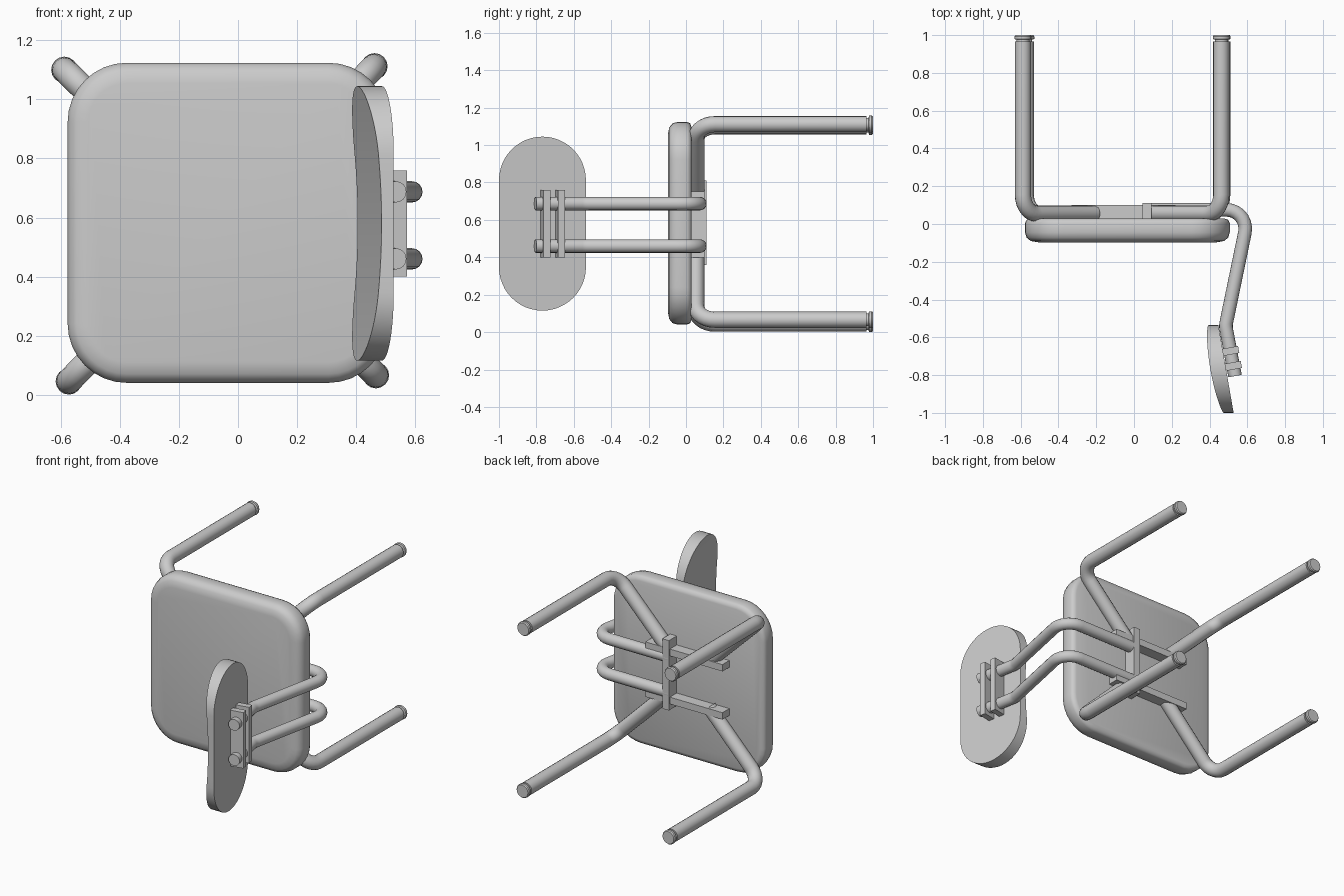
import bpy, bmesh
from math import pi, sin, cos, tan
from mathutils import Vector, Matrix

if "Cube" in bpy.data.objects:
    bpy.data.objects.remove(bpy.data.objects["Cube"])


def finish(name, bm, angle=0.6):
    bmesh.ops.remove_doubles(bm, verts=bm.verts, dist=1e-5)
    bmesh.ops.recalc_face_normals(bm, faces=bm.faces)
    me = bpy.data.meshes.new(name)
    bm.to_mesh(me)
    bm.free()
    ob = bpy.data.objects.new(name, me)
    bpy.context.collection.objects.link(ob)
    bpy.ops.object.select_all(action='DESELECT')
    ob.select_set(True)
    bpy.context.view_layer.objects.active = ob
    bpy.ops.object.shade_smooth_by_angle(angle=angle)
    return ob


def loft(bm, rings):
    """Join closed rings of points and cap both ends."""
    rows = [[bm.verts.new(p) for p in r] for r in rings]
    n = len(rows[0])
    for a, b in zip(rows, rows[1:]):
        for i in range(n):
            bm.faces.new((a[i], a[(i + 1) % n], b[(i + 1) % n], b[i]))
    bm.faces.new(rows[0])
    bm.faces.new(rows[-1])


def fillet(points, radius, steps=7):
    """Round the inner corners of a path."""
    pts = [Vector(p) for p in points]
    out = [pts[0]]
    for a, p, b in zip(pts, pts[1:], pts[2:]):
        u, v = (a - p).normalized(), (b - p).normalized()
        half = u.angle(v) / 2
        centre = p + (u + v).normalized() * radius / sin(half)
        start = p + u * radius / tan(half) - centre
        axis = (-u).cross(v).normalized()
        for i in range(steps + 1):
            out.append(centre + Matrix.Rotation((pi - 2 * half) * i / steps, 3, axis) @ start)
    return out + [pts[-1]]


def tube(name, path, radius, sides=16):
    """Sweep a circle along a planar path."""
    bm = bmesh.new()
    normal = (path[1] - path[0]).cross(path[-1] - path[0]).normalized()
    rings = []
    for i, p in enumerate(path):
        t = (path[min(i + 1, len(path) - 1)] - path[max(i - 1, 0)]).normalized()
        side = t.cross(normal)
        rings.append([p + radius * (cos(2 * pi * k / sides) * normal + sin(2 * pi * k / sides) * side)
                      for k in range(sides)])
    loft(bm, rings)
    return finish(name, bm)


def box(name, lo, hi, turn=0):
    lo, hi = Vector(lo), Vector(hi)
    bm = bmesh.new()
    bmesh.ops.create_cube(bm, size=1, matrix=Matrix.Translation((lo + hi) / 2)
                          @ Matrix.Rotation(turn, 4, 'Z') @ Matrix.Diagonal((*(hi - lo), 1)))
    return finish(name, bm)


# seat: rounded square rings stacked along y with softened rims
def seat_ring(inset, y, half=0.542, radius=0.2, steps=8):
    ring = []
    for q in range(4):
        for i in range(steps + 1):
            a = (q + i / steps) * pi / 2
            sx, sz = (1, -1, -1, 1)[q], (1, 1, -1, -1)[q]
            ring.append((-0.035 + sx * (half - radius) + (radius - inset) * cos(a), y,
                         0.582 + sz * (half - radius) + (radius - inset) * sin(a)))
    return ring


bm = bmesh.new()
loft(bm, [seat_ring(i, y) for i, y in ((0.03, 0.03), (0.008, 0.022), (0, 0.005), (0, -0.045),
                                       (0.008, -0.072), (0.03, -0.09), (0.07, -0.097))])
finish("seat", bm, 0.8)

# legs with feet
hub = Vector((-0.055, 0.055, 0.582))
feet = {"upper_left": (-0.588, 1.1), "upper_right": (0.462, 1.112),
        "lower_left": (-0.573, 0.045), "lower_right": (0.467, 0.066)}
for label, (x, z) in feet.items():
    corner = Vector((x, 0.055, z))
    path = fillet([hub.lerp(corner, 0.29), corner, (x, 0.965, z)], 0.1)
    tube("leg_" + label, path, 0.043)
    bm = bmesh.new()
    loft(bm, [[(x + r * cos(k * pi / 8), y, z + r * sin(k * pi / 8)) for k in range(16)]
              for r, y in ((0.034, 0.95), (0.034, 0.976), (0.045, 0.979), (0.045, 0.993), (0.04, 1.0))])
    finish("foot_" + label, bm)

# support bars behind the seat
for label, z in (("upper", 0.73), ("lower", 0.42)):
    box("support_bar_" + label, (-0.33, 0.025, z - 0.022), (0.22, 0.1, z + 0.022))
box("cross_bar", (0.045, 0.025, 0.36), (0.092, 0.11, 0.81))

# backrest arms
for label, z in (("upper", 0.687), ("lower", 0.46)):
    path = fillet([(0.05, 0.075, z), (0.612, 0.075, z), (0.485, -0.54, z), (0.535, -0.805, z)], 0.1)
    tube("backrest_arm_" + label, path, 0.036)

# clamps holding the backrest
for label, x, y in (("inner", 0.513, -0.672), ("outer", 0.527, -0.751)):
    box("clamp_" + label, (x - 0.042, y - 0.019, 0.4), (x + 0.042, y + 0.019, 0.76), 0.18)

# backrest: pill-shaped panel, flat behind and hollowed in front
R = 0.2325
levels = [(R + R * sin(i * pi / 24), R * cos(i * pi / 24)) for i in range(13)]
middle = [(R * i / 4, R) for i in range(-3, 4)]
levels = [(-h, w) for h, w in reversed(levels)] + middle + levels
bm = bmesh.new()
rings = []
for h, w in levels:
    back = lambda s: 0.487 - 0.174 * s
    depth = 0.041 + 0.042 * (h / (2 * R)) ** 2
    rings.append([(back(s) - d, -0.7675 + s, 0.58 + h)
                  for s, d in ((-w, depth), (w, depth), (w, 0), (-w, 0))])
loft(bm, rings)
bmesh.ops.dissolve_degenerate(bm, dist=1e-5, edges=bm.edges)
finish("backrest", bm, 0.5)
